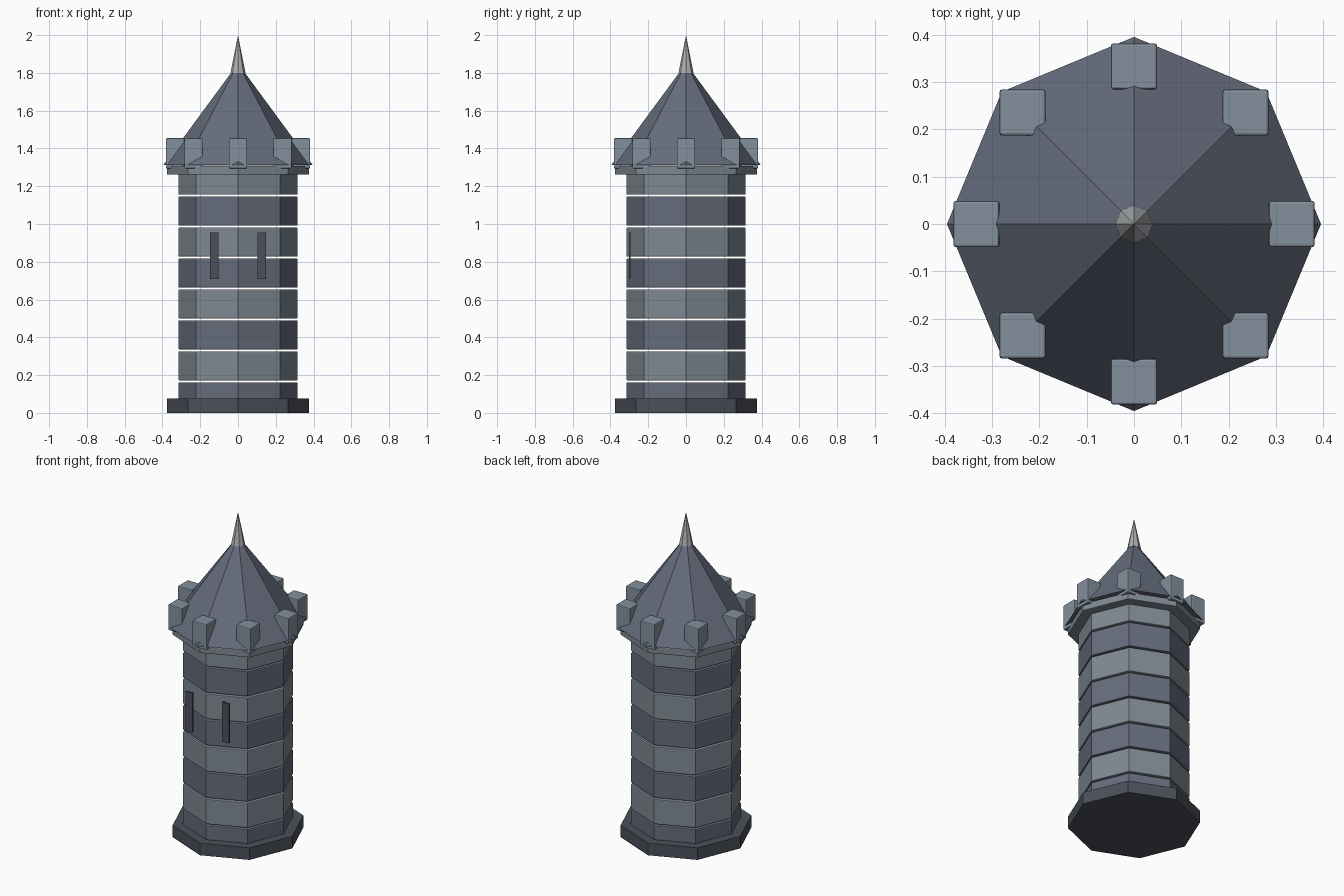
import bpy, math

if "Cube" in bpy.data.objects:
    bpy.data.objects.remove(bpy.data.objects["Cube"])

def mat(name, rgb):
    m = bpy.data.materials.new(name)
    m.diffuse_color = (*rgb, 1)
    m.use_nodes = True
    m.node_tree.nodes["Principled BSDF"].inputs["Base Color"].default_value = m.diffuse_color
    return m

DARK = mat("dark_base", (0.07, 0.08, 0.10))
SLATE = mat("slate", (0.13, 0.15, 0.20))
STONE = mat("stone", (0.21, 0.25, 0.29))
MERLON = mat("merlon_stone", (0.23, 0.28, 0.34))
METAL = mat("pale_metal", (0.42, 0.44, 0.45))
SLIT = mat("slit", (0.07, 0.08, 0.10))

def finish(name, m, bevel):
    o = bpy.context.object
    o.name = name
    o.data.materials.append(m)
    if bevel:
        b = o.modifiers.new("bevel", 'BEVEL')
        b.width = bevel
        b.segments = 2
        b.limit_method = 'ANGLE'
        b.angle_limit = math.radians(60)
    return o

def octagon(name, r1, r2, z0, z1, m, bevel=0):
    # eight-sided drum or cone with its corners on the x and y axes
    bpy.ops.mesh.primitive_cone_add(vertices=8, radius1=r1, radius2=r2,
                                    depth=z1 - z0, location=(0, 0, (z0 + z1) / 2))
    return finish(name, m, bevel)

def box(name, centre, size, m, bevel=0):
    bpy.ops.mesh.primitive_cube_add(size=1, location=centre)
    bpy.context.object.scale = size
    bpy.ops.object.transform_apply(location=False, rotation=False, scale=True)
    return finish(name, m, bevel)

# Plinth
octagon("plinth", 0.375, 0.375, 0, 0.075, DARK)

# Stacked wall courses with thin gaps, alternating colours
for k in range(8):
    z = 0.007 + 0.164 * k
    octagon(f"wall_course_{k}", 0.315, 0.315, z, z + 0.155, STONE if k % 2 else SLATE, 0.005)

# Ledge under the roof
octagon("ledge", 0.376, 0.376, 1.262, 1.307, STONE, 0.004)

# Roof and spire
octagon("roof", 0.395, 0, 1.313, 1.85, SLATE)
octagon("spire", 0.04, 0, 1.80, 2.0, METAL)

# Battlement blocks, all aligned to the axes
for k in range(8):
    a = k * math.pi / 4
    box(f"merlon_{k}", (0.333 * math.cos(a), 0.333 * math.sin(a), 1.374),
        (0.097, 0.097, 0.16), MERLON, 0.005)

# Arrow slit plates standing just off the front wall
for side, x in (("left", -0.126), ("right", 0.126)):
    box(f"arrow_slit_{side}", (x, -0.298, 0.833), (0.046, 0.01, 0.246), SLIT)
